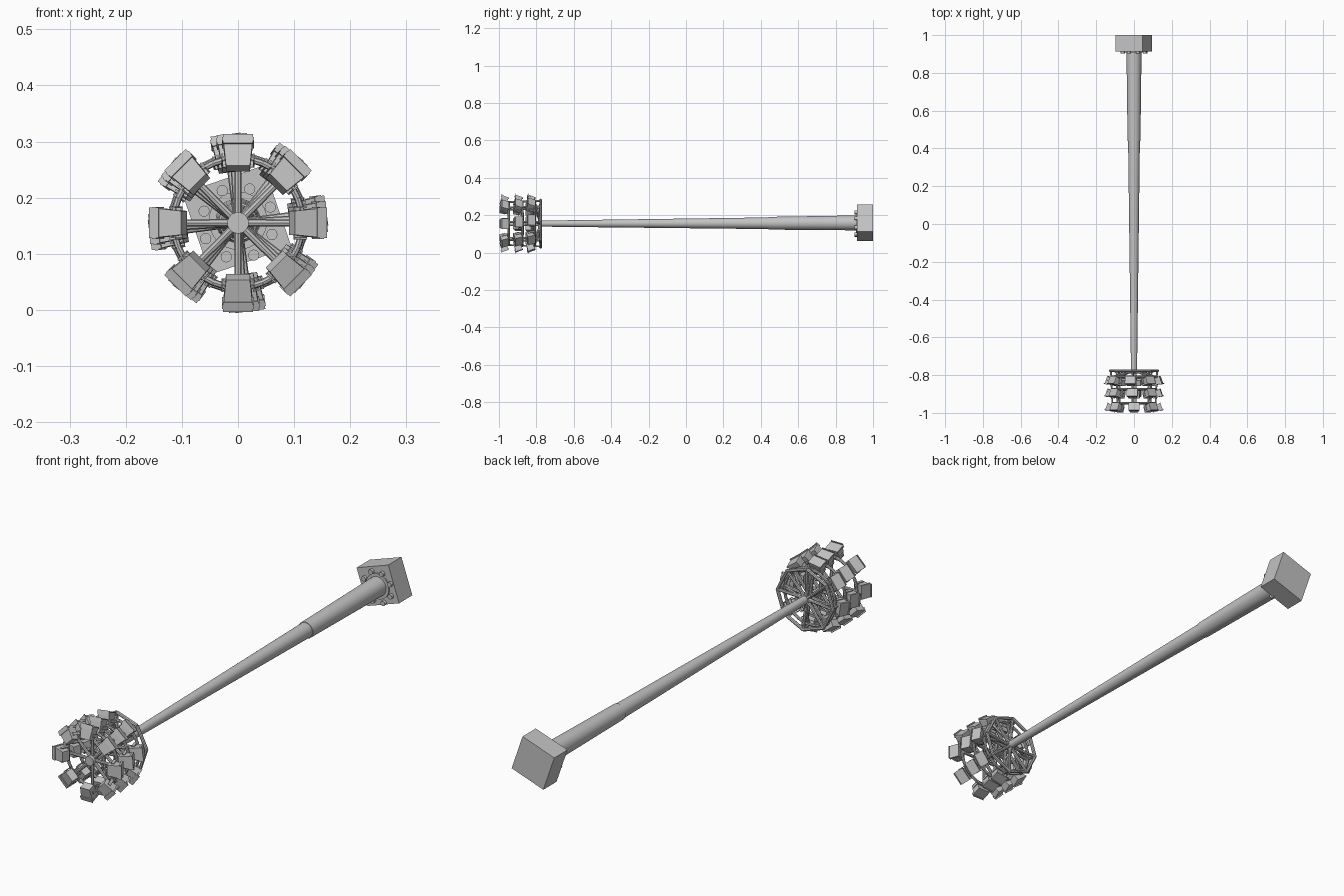
import bpy, bmesh, math
from mathutils import Matrix, Vector

cube = bpy.data.objects.get("Cube")
if cube:
    bpy.data.objects.remove(cube)

GREY = (0.55, 0.55, 0.55, 1)
metal = bpy.data.materials.new("grey metal")
metal.use_nodes = True
metal.diffuse_color = GREY
metal.node_tree.nodes["Principled BSDF"].inputs["Base Color"].default_value = GREY

AXIS_Z = 0.155


def finish(name, bm, smooth=True):
    bmesh.ops.recalc_face_normals(bm, faces=bm.faces)
    mesh = bpy.data.meshes.new(name)
    bm.to_mesh(mesh)
    bm.free()
    mesh.materials.append(metal)
    ob = bpy.data.objects.new(name, mesh)
    bpy.context.collection.objects.link(ob)
    if smooth:
        bpy.ops.object.select_all(action='DESELECT')
        ob.select_set(True)
        bpy.context.view_layer.objects.active = ob
        bpy.ops.object.shade_smooth_by_angle(angle=math.radians(35))
    return ob


def rod(bm, a, b, r1, r2=None, sides=10):
    a, b = Vector(a), Vector(b)
    d = b - a
    m = Matrix.Translation((a + b) / 2) @ d.to_track_quat('Z', 'Y').to_matrix().to_4x4()
    bmesh.ops.create_cone(bm, cap_ends=True, segments=sides, radius1=r1,
                          radius2=r1 if r2 is None else r2, depth=d.length, matrix=m)


def box(bm, centre, size, taper=None):
    # taper scales the -x end in y and z
    vs = bmesh.ops.create_cube(bm, size=1)["verts"]
    for v in vs:
        k = taper if taper and v.co.x < 0 else 1
        v.co = Vector((v.co.x * size[0], v.co.y * size[1] * k, v.co.z * size[2] * k)) + Vector(centre)


def polar(r, angle, y):
    return Vector((r * math.cos(angle), y, AXIS_Z + r * math.sin(angle)))


# Square foundation block, turned about the pole axis
bm = bmesh.new()
box(bm, (0, 0, 0), (0.153, 0.086, 0.153))
base = finish("foundation_block", bm, False)
base.matrix_world = Matrix.Translation((-0.002, 0.957, 0.16)) @ Matrix.Rotation(math.radians(-19), 4, 'Y')

# Tapered pole in two sleeved sections
bm = bmesh.new()
rod(bm, (0, 0.92, AXIS_Z + 0.004), (0, 0.44, AXIS_Z + 0.002), 0.040, 0.034, 32)
finish("lower_pole", bm)
bm = bmesh.new()
rod(bm, (0, 0.46, AXIS_Z + 0.002), (0, -0.78, AXIS_Z), 0.0315, 0.016, 32)
finish("upper_pole", bm)

# Anchor flange and bolts
bm = bmesh.new()
rod(bm, (0, 0.916, AXIS_Z + 0.004), (0, 0.908, AXIS_Z + 0.004), 0.052, sides=32)
for i in range(8):
    a = math.radians(26 + 45 * i)
    rod(bm, polar(0.064, a, 0.92), polar(0.064, a, 0.902), 0.010, sides=12)
finish("anchor_bolts", bm)

# Central shaft of the lamp head
bm = bmesh.new()
rod(bm, (0, -0.77, AXIS_Z), (0, -0.96, AXIS_Z), 0.014, sides=20)
rod(bm, (0, -0.955, AXIS_Z), (0, -0.97, AXIS_Z), 0.019, sides=24)
finish("head_shaft", bm)


def ring(name, y, radius, tube, turn, segments, hub_y):
    bm = bmesh.new()
    for i in range(segments):
        a, b = (turn + math.tau * k / segments for k in (i, i + 1))
        rod(bm, polar(radius, a, y), polar(radius, b, y), tube, sides=8)
    for i in range(8):
        a = turn + math.tau * i / 8
        rod(bm, polar(0.01, a, hub_y), polar(radius, a, y), 0.007, 0.006, 8)
    finish(name, bm)


# Floodlight: lens faces local +x, z points to the top of the lamp head
def floodlight(name):
    bm = bmesh.new()
    box(bm, (-0.004, 0, 0), (0.046, 0.052, 0.038), 0.82)
    box(bm, (0.022, 0, 0), (0.007, 0.057, 0.042))
    box(bm, (0.022, 0, 0.021), (0.018, 0.054, 0.003))
    for s in (-1, 1):
        box(bm, (-0.008, s * 0.028, -0.008), (0.012, 0.003, 0.034))
    box(bm, (-0.008, 0, -0.025), (0.014, 0.059, 0.003))
    return finish(name, bm, False)


tilt = Matrix.Rotation(math.radians(20), 4, 'Y')
rows = (("front", -0.974, 0), ("middle", -0.9, 4), ("rear", -0.834, 8))
for row, y, degrees in rows:
    turn = math.radians(degrees)
    ring(row + "_ring", y + 0.026, 0.115, 0.006, turn, 32, y + 0.026)
    for i in range(8):
        a = turn + math.tau * i / 8
        radial = Vector((math.cos(a), 0, math.sin(a)))
        up = Vector((0, -1, 0))
        frame = Matrix((radial, up.cross(radial), up)).transposed().to_4x4()
        lamp = floodlight(f"{row}_floodlight_{i + 1}")
        lamp.matrix_world = Matrix.Translation(polar(0.122, a, y)) @ frame @ tilt

# Octagonal rear frame and the posts joining it to the lamp rings
ring("rear_frame", -0.777, 0.127, 0.007, math.radians(4), 8, -0.785)
bm = bmesh.new()
for i in range(8):
    a = math.radians(4) + math.tau * i / 8
    rod(bm, polar(0.122, a, -0.777), polar(0.115, a, -0.945), 0.005, sides=8)
    rod(bm, polar(0.012, a, -0.775), polar(0.113, a, -0.81), 0.006, sides=8)
finish("frame_posts", bm)
